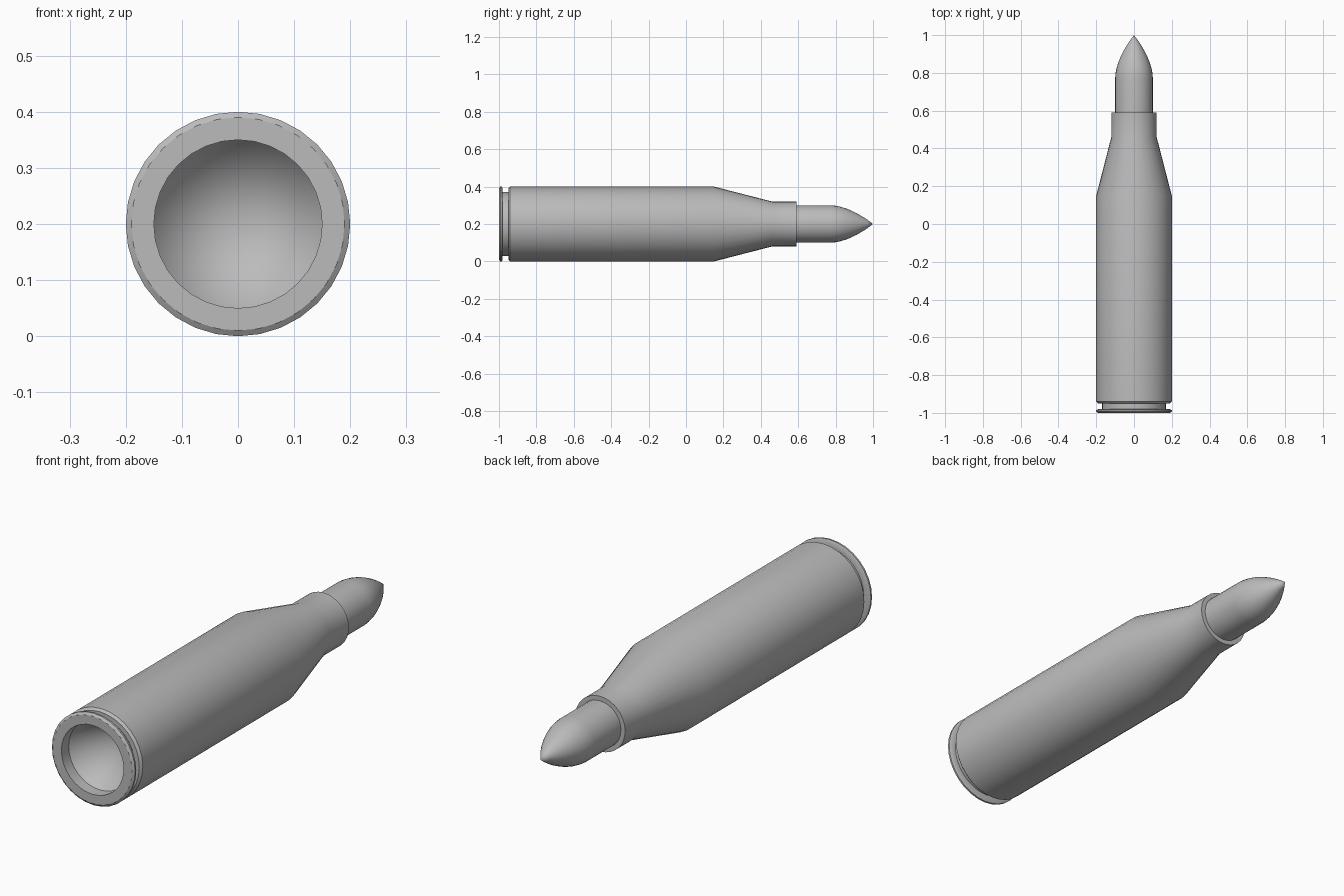
import bpy, math

cube = bpy.data.objects.get("Cube")
if cube:
    bpy.data.objects.remove(cube, do_unlink=True)

SEGMENTS = 32
AXIS_Z = 0.2

grey = bpy.data.materials.new("plain grey")
grey.use_nodes = True
colour = (0.5, 0.5, 0.5, 1)
grey.diffuse_color = colour
grey.node_tree.nodes["Principled BSDF"].inputs["Base Color"].default_value = colour


def lathe(name, profile):
    """Revolve (y, radius) points about the long axis; radius 0 makes a pole."""
    verts, rings, faces = [], [], []
    for y, r in profile:
        count = SEGMENTS if r > 0 else 1
        rings.append([len(verts) + i % count for i in range(SEGMENTS)])
        for i in range(count):
            a = math.tau * i / SEGMENTS
            verts.append((r * math.cos(a), y, AXIS_Z + r * math.sin(a)))
    for low, high in zip(rings, rings[1:]):
        for i in range(SEGMENTS):
            j = (i + 1) % SEGMENTS
            corners = (low[i], high[i], high[j], low[j])
            faces.append(tuple(dict.fromkeys(corners)))
    mesh = bpy.data.meshes.new(name)
    mesh.from_pydata(verts, [], faces)
    mesh.materials.append(grey)
    obj = bpy.data.objects.new(name, mesh)
    bpy.context.collection.objects.link(obj)
    bpy.ops.object.select_all(action="DESELECT")
    obj.select_set(True)
    bpy.context.view_layer.objects.active = obj
    bpy.ops.object.shade_smooth_by_angle(angle=math.radians(30))
    return obj


# Case: hollow base, rim, extractor groove, body, shoulder and neck
lathe("case", [
    (-0.74, 0), (-0.95, 0.15), (-1, 0.15), (-1, 0.19), (-0.993, 0.2),
    (-0.985, 0.2), (-0.98, 0.19), (-0.98, 0.17), (-0.95, 0.17),
    (-0.95, 0.19), (-0.94, 0.2), (0.15, 0.2), (0.46, 0.12),
    (0.59, 0.12), (0.59, 0.1),
])

# Tip: straight shank, then a curved nose ending in a point
nose = [(0.77 + 0.23 * t, 0.1 * (1 - t ** 1.8)) for t in (i / 8 for i in range(8))]
lathe("pointed_tip", [(0.59, 0.1)] + nose + [(1, 0)])
